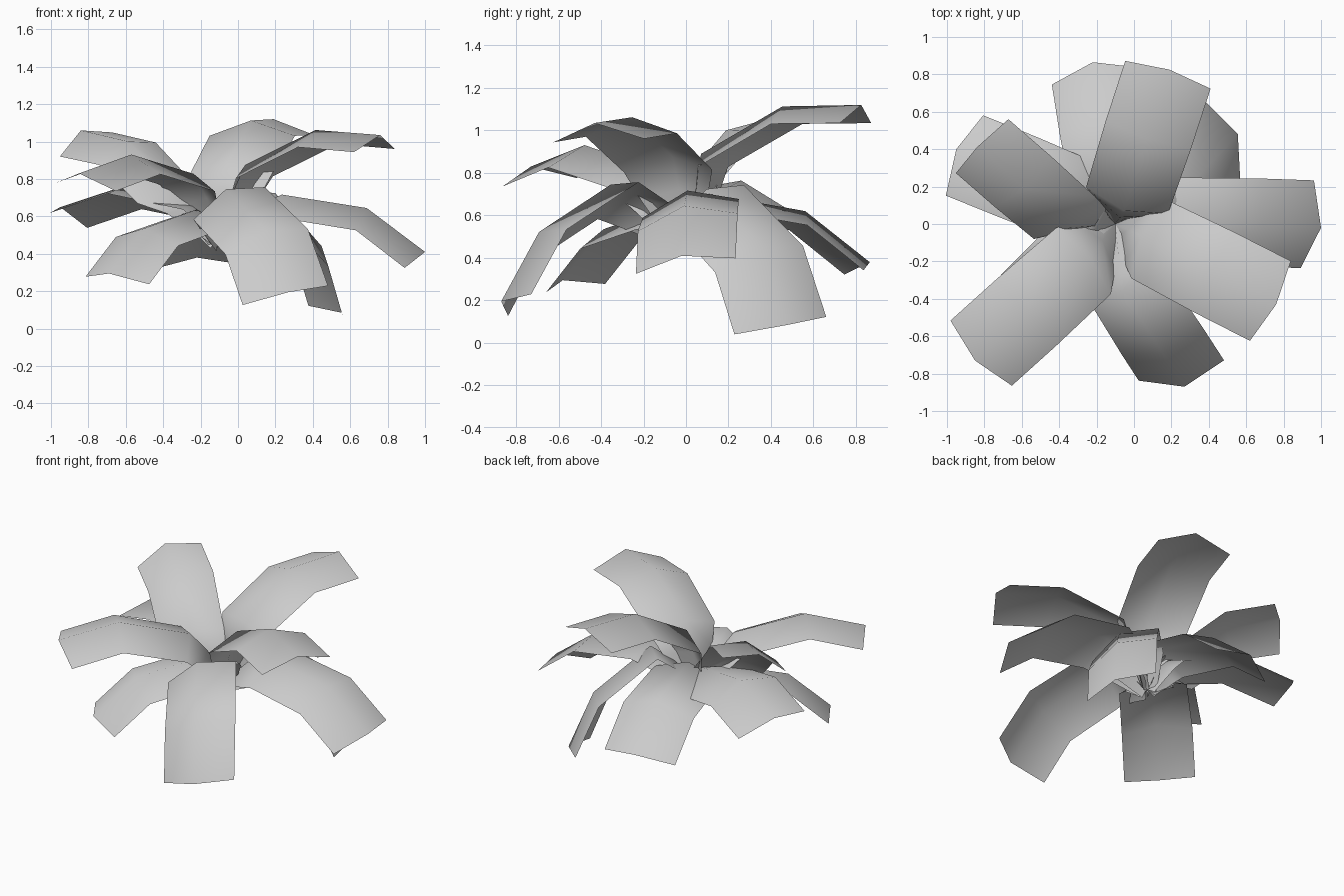
import bpy, bmesh, math
from math import radians, cos, sin
from mathutils import Vector, Matrix

cube = bpy.data.objects.get("Cube")
if cube:
    bpy.data.objects.remove(cube, do_unlink=True)

# One plain grey for every leaf
grey = bpy.data.materials.new("leaf_grey")
grey.use_nodes = True
grey.diffuse_color = (0.6, 0.6, 0.6, 1)
grey.node_tree.nodes["Principled BSDF"].inputs["Base Color"].default_value = (0.6, 0.6, 0.6, 1)

CROWN = Vector((-0.1, 0, 0.47))  # where all leaves meet
TIP_LENGTH = 0.39                # outer blade section
MIDDLE_LENGTH = 0.46             # middle blade section
HALF_WIDTH = 0.24
FOLD = 0.085                     # how far the edges sit below the midrib
BEND = 28                        # droop between blade sections, degrees


def leaf(name, tip, azimuth, slope, roll, size=1.0):
    """Arching folded blade, traced from its tip back to the crown."""
    az = radians(azimuth)
    out = Vector((cos(az), sin(az), 0))
    side = Vector((-sin(az), cos(az), 0))
    up = Vector((0, 0, 1))

    def section(mid, pitch, width, fold, back=0.0):
        p = radians(pitch)
        along = out * cos(p) + up * sin(p)
        normal = up * cos(p) - out * sin(p)
        tilt = Matrix.Rotation(radians(roll), 3, along)
        arm, drop = tilt @ side * width, tilt @ normal * fold
        return [mid + arm - drop - along * back, mid, mid - arm - drop - along * back]

    def step_back(point, pitch, length):
        p = radians(pitch)
        return point - (out * cos(p) + up * sin(p)) * length * size

    width, fold = HALF_WIDTH * size, FOLD * size
    end = Vector(tip)
    bend = step_back(end, slope, TIP_LENGTH)
    shoulder = step_back(bend, slope + BEND, MIDDLE_LENGTH)
    neck = CROWN.lerp(shoulder, 0.5) + up * 0.05
    rings = [
        section(end, slope, width, fold, 0.03),
        section(bend, slope + BEND / 2, width, fold),
        section(shoulder, slope + BEND * 1.5, width * 0.96, fold),
        section(neck, slope + BEND * 2, width * 0.72, fold * 0.9),
        section(CROWN, slope + BEND * 2.5, width * 0.2, fold * 0.5),
    ]

    bm = bmesh.new()
    rows = [[bm.verts.new(v) for v in ring] for ring in rings]
    for a, b in zip(rows, rows[1:]):
        for i in range(2):
            bm.faces.new((a[i], b[i], b[i + 1], a[i + 1])).smooth = True
    bm.normal_update()
    if sum(f.normal.z for f in bm.faces) < 0:
        bmesh.ops.reverse_faces(bm, faces=bm.faces[:])
    mesh = bpy.data.meshes.new(name)
    bm.to_mesh(mesh)
    bm.free()
    mesh.materials.append(grey)
    bpy.context.collection.objects.link(bpy.data.objects.new(name, mesh))


# Upper tier: tip of midrib, azimuth, slope of last section, roll, size
leaf("upper_back_leaf", (0.19, 0.825, 1.12), 72, 1, 0)
leaf("upper_left_leaf", (0.76, -0.43, 1.035), -27, -4, 2)
leaf("upper_front_right_leaf", (-0.85, -0.73, 0.83), -138, -15, -5)
leaf("upper_right_leaf", (-0.84, 0.41, 1.06), 139, 10, -18, 0.88)

# Lower tier
leaf("lower_left_leaf", (1.0, -0.02, 0.41), -2, -37, 11)
leaf("lower_front_leaf", (0.27, -0.87, 0.195), -57, -57, 23)
leaf("lower_right_leaf", (-0.95, 0.4, 0.65), 158, -17, 10)
leaf("lower_back_leaf", (-0.22, 0.865, 0.38), 99, -38, -3)
leaf("lower_back_left_leaf", (0.555, 0.48, 0.085), 47, -66, 25)
leaf("lower_front_right_leaf", (-0.69, -0.58, 0.295), -134, -42, -7, 0.92)
